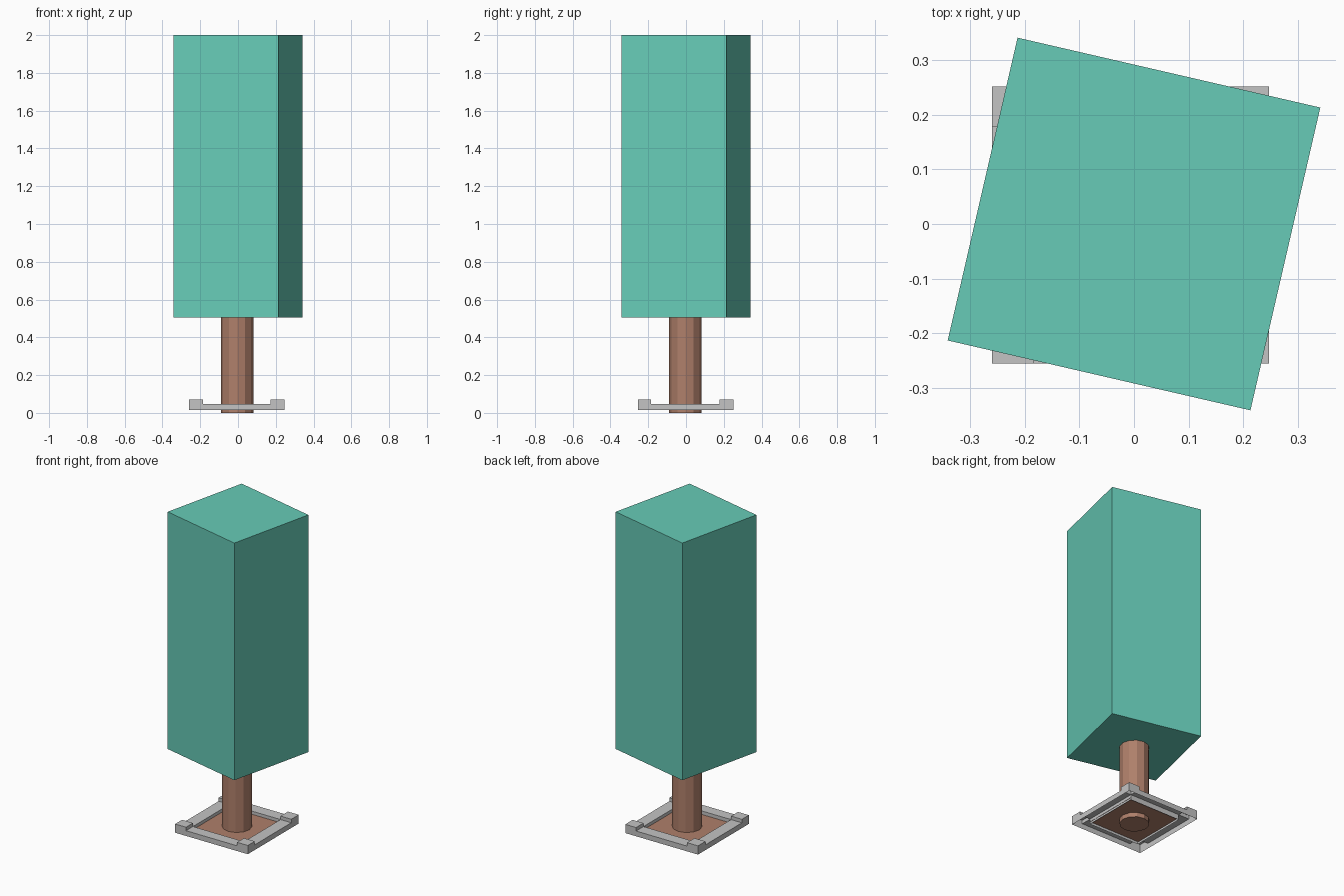
import bpy, bmesh, math

if "Cube" in bpy.data.objects:
    bpy.data.objects.remove(bpy.data.objects["Cube"])


def material(name, rgb):
    m = bpy.data.materials.new(name)
    m.use_nodes = True
    m.diffuse_color = (*rgb, 1)
    m.node_tree.nodes["Principled BSDF"].inputs["Base Color"].default_value = (*rgb, 1)
    return m


teal = material("teal_leaves", (0.135, 0.60, 0.475))
brown = material("brown_wood", (0.43, 0.215, 0.145))
grey = material("light_grey_stone", (0.55, 0.55, 0.55))


def finish(obj, name, mat):
    obj.name = name
    obj.data.materials.clear()
    obj.data.materials.append(mat)
    return obj


# Foliage: tall block turned slightly about the vertical
LOW, HIGH, SIDE = 0.505, 2.0, 0.569
bpy.ops.mesh.primitive_cube_add(size=1, location=(0, 0, (LOW + HIGH) / 2),
                                rotation=(0, 0, math.radians(-13)))
bpy.context.object.scale = (SIDE, SIDE, HIGH - LOW)
finish(bpy.context.object, "foliage_block", teal)

# Trunk: faceted post
bpy.ops.mesh.primitive_cylinder_add(vertices=12, radius=0.086, depth=LOW,
                                    location=(-0.005, -0.003, LOW / 2))
finish(bpy.context.object, "trunk", brown)

# Soil: flat sheet inside the frame
bpy.ops.mesh.primitive_plane_add(size=1, location=(-0.006, -0.002, 0.028))
bpy.context.object.scale = (0.36, 0.36, 1)
finish(bpy.context.object, "soil", brown)

# Stone frame: shell open underneath, low bars with raised corners
XS = [-0.26, -0.184, 0.172, 0.247]
YS = [-0.255, -0.186, 0.178, 0.252]
BASE, BAR, CORNER = 0.015, 0.048, 0.07


def height(i, j):
    if not (0 <= i <= 2 and 0 <= j <= 2) or (i == 1 and j == 1):
        return BASE
    return BAR if 1 in (i, j) else CORNER


bm = bmesh.new()


def face(points):
    bm.faces.new([bm.verts.new(p) for p in points])


for i in range(3):
    for j in range(3):
        h = height(i, j)
        if h == BASE:
            continue
        ring = [(XS[i], YS[j]), (XS[i + 1], YS[j]),
                (XS[i + 1], YS[j + 1]), (XS[i], YS[j + 1])]
        face([(x, y, h) for x, y in ring])
        # Walls drop to whichever neighbour is lower
        for k, (di, dj) in enumerate([(0, -1), (1, 0), (0, 1), (-1, 0)]):
            g = height(i + di, j + dj)
            if g < h:
                a, b = ring[k], ring[(k + 1) % 4]
                face([(*a, g), (*b, g), (*b, h), (*a, h)])
bmesh.ops.remove_doubles(bm, verts=bm.verts, dist=0.0001)
mesh = bpy.data.meshes.new("stone_frame")
bm.to_mesh(mesh)
bm.free()
frame = bpy.data.objects.new("stone_frame", mesh)
bpy.context.collection.objects.link(frame)
finish(frame, "stone_frame", grey)
